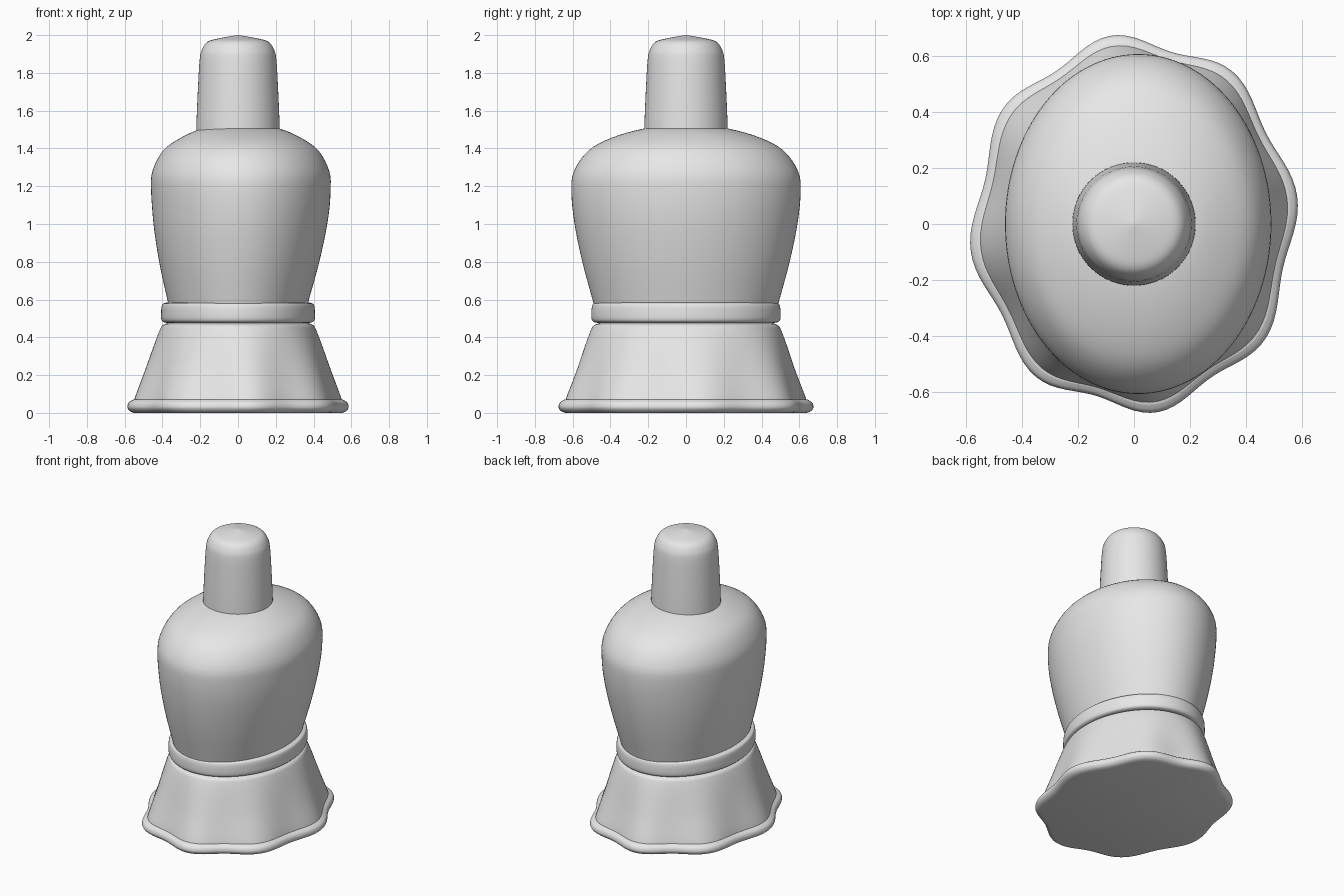
import bpy, bmesh, math
from mathutils import Vector

cube = bpy.data.objects.get("Cube")
if cube:
    bpy.data.objects.remove(cube, do_unlink=True)

grey = bpy.data.materials.new("light grey")
grey.use_nodes = True
grey.diffuse_color = (0.8, 0.8, 0.8, 1)
grey.node_tree.nodes["Principled BSDF"].inputs["Base Color"].default_value = (0.8, 0.8, 0.8, 1)


def smooth_profile(points, steps):
    """Catmull-Rom curve through the profile points."""
    pts = [Vector(p) for p in points]
    out = []
    for i in range(len(pts) - 1):
        a, b, c, d = pts[max(i - 1, 0)], pts[i], pts[i + 1], pts[min(i + 2, len(pts) - 1)]
        for s in range(steps):
            t = s / steps
            out.append(b + (c - a) * (t / 2) + (a * 2 - b * 5 + c * 4 - d) * (t * t / 2)
                       + (b * 3 - a - c * 3 + d) * (t ** 3 / 2))
    return out + [pts[-1]]


def loft(name, profile, wave=lambda z: 0, lean=lambda z: 0, steps=4, segments=128):
    """Stack elliptical rings (half x, half y, z), with eight waves, capped at both ends."""
    bm = bmesh.new()
    rings = []
    for rx, ry, z in smooth_profile(profile, steps):
        ring = []
        for i in range(segments):
            t = math.tau * i / segments
            k = 1 + wave(z) * math.cos(8 * (t - math.radians(8)))
            ring.append(bm.verts.new((lean(z) + rx * k * math.cos(t), ry * k * math.sin(t), z)))
        rings.append(ring)
    for low, high in zip(rings, rings[1:]):
        for i in range(segments):
            j = (i + 1) % segments
            bm.faces.new((low[i], low[j], high[j], high[i]))
    bm.faces.new(rings[0][::-1])
    bm.faces.new(rings[-1])
    mesh = bpy.data.meshes.new(name)
    bm.to_mesh(mesh)
    bm.free()
    mesh.materials.append(grey)
    obj = bpy.data.objects.new(name, mesh)
    bpy.context.collection.objects.link(obj)
    bpy.ops.object.select_all(action='DESELECT')
    obj.select_set(True)
    bpy.context.view_layer.objects.active = obj
    bpy.ops.object.shade_smooth_by_angle(angle=math.radians(40))
    return obj


# Wavy rolled hem with the flat underside
loft("skirt_hem", [(.535, .62, 0), (.553, .64, .007), (.567, .654, .022), (.569, .656, .038),
                   (.561, .648, .056), (.54, .627, .07)], wave=lambda z: .035)

# Flared skirt whose waves fade towards the waist
loft("skirt", [(.545, .632, .02), (.534, .62, .08), (.488, .573, .22), (.442, .53, .36),
               (.413, .502, .44), (.397, .485, .465), (.36, .44, .48)],
     wave=lambda z: .035 * max(0, 1 - z / .48))

# Rounded belt
loft("belt", [(.36, .45, .475), (.393, .485, .48), (.406, .499, .495), (.407, .501, .53),
              (.404, .497, .565), (.392, .485, .581), (.35, .44, .586)])

# Torso with full round shoulders
loft("torso", [(.36, .478, .54), (.375, .495, .6), (.424, .549, .8), (.46, .59, 1.0),
               (.475, .607, 1.17), (.468, .593, 1.28), (.41, .515, 1.39), (.315, .39, 1.458),
               (.205, .225, 1.505), (.1, .1, 1.515)],
     lean=lambda z: .015 * min(1, max(0, (z - .58) / .5)))

# Neck post with a slightly peaked cap
loft("neck_post", [(r, r, z) for r, z in
                   [(.221, 1.47), (.219, 1.56), (.212, 1.72), (.203, 1.87), (.19, 1.925),
                    (.16, 1.965), (.1, 1.983), (.004, 2.0)]], segments=64)
